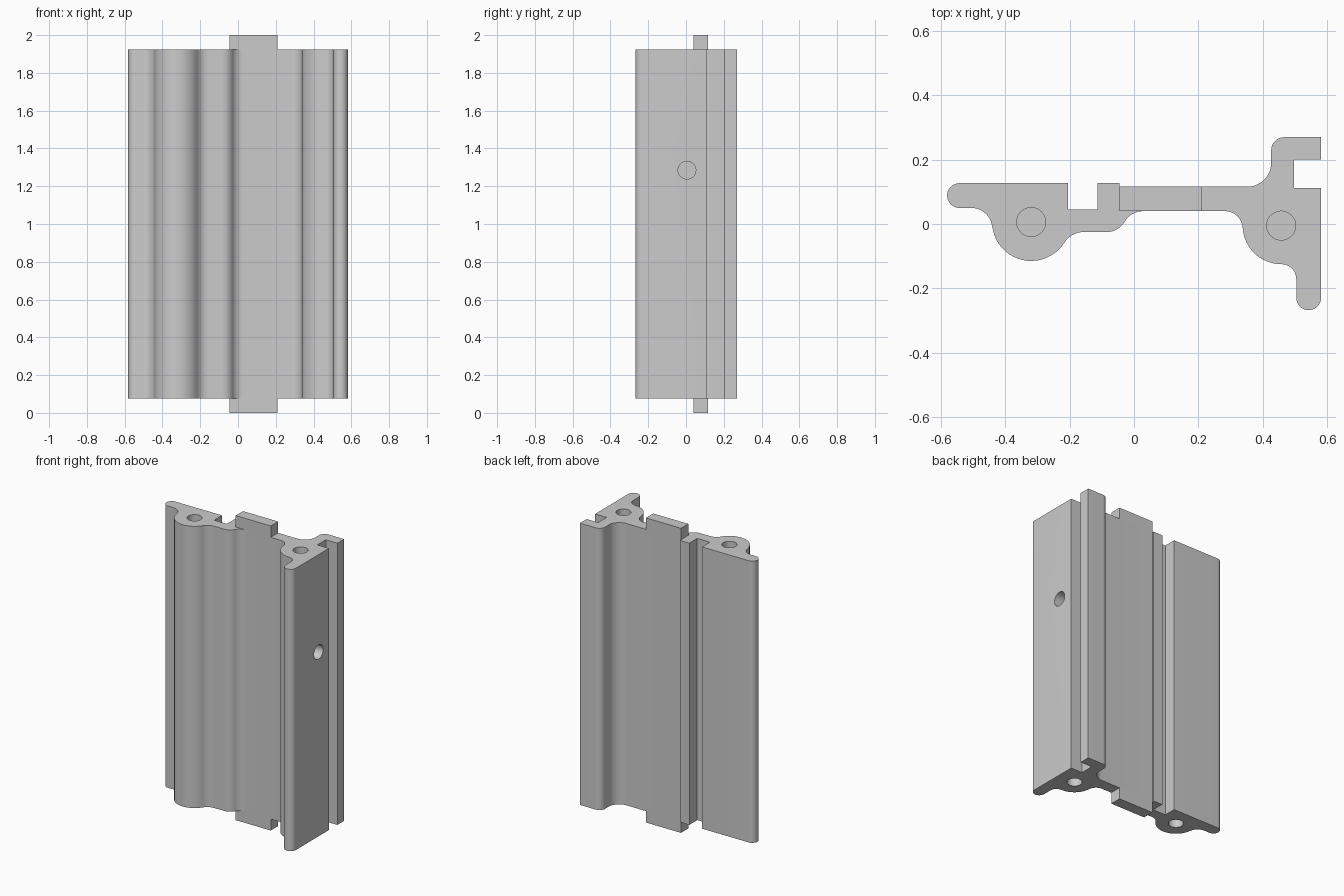
import bpy, bmesh
from math import radians, cos, sin
from mathutils import Matrix

if "Cube" in bpy.data.objects:
    bpy.data.objects.remove(bpy.data.objects["Cube"], do_unlink=True)

GREY = (0.6, 0.6, 0.6, 1)
mat = bpy.data.materials.new("plain grey")
mat.use_nodes = True
mat.diffuse_color = GREY
mat.node_tree.nodes["Principled BSDF"].inputs["Base Color"].default_value = GREY

BOTTOM, TOP = 0.075, 1.925


def arc(cx, cy, r, start, end):
    """Points along an arc, angles in degrees."""
    n = max(4, int(abs(end - start) / 7))
    angles = [radians(start + (end - start) * i / n) for i in range(n + 1)]
    return [(cx + r * cos(a), cy + r * sin(a)) for a in angles]


def extrude(name, outline, z0, z1):
    """Solid prism from a counter-clockwise outline."""
    bm = bmesh.new()
    face = bm.faces.new([bm.verts.new((x, y, z0)) for x, y in outline])
    up = bmesh.ops.extrude_face_region(bm, geom=[face])["geom"]
    verts = [v for v in up if isinstance(v, bmesh.types.BMVert)]
    bmesh.ops.translate(bm, vec=(0, 0, z1 - z0), verts=verts)
    bmesh.ops.recalc_face_normals(bm, faces=bm.faces)
    mesh = bpy.data.meshes.new(name)
    bm.to_mesh(mesh)
    bm.free()
    mesh.materials.append(mat)
    obj = bpy.data.objects.new(name, mesh)
    bpy.context.collection.objects.link(obj)
    return obj


def drill(obj, start, depth, r, axis="Z"):
    """Cut a blind round hole centred on a point, reaching depth to each side."""
    bm = bmesh.new()
    spin = Matrix.Rotation(radians(90), 4, "Y") if axis == "X" else Matrix()
    bmesh.ops.create_cone(bm, cap_ends=True, segments=40, radius1=r, radius2=r,
                          depth=2 * depth, matrix=Matrix.Translation(start) @ spin)
    mesh = bpy.data.meshes.new("hole_cutter")
    bm.to_mesh(mesh)
    bm.free()
    mesh.materials.append(mat)
    cutter = bpy.data.objects.new("hole_cutter", mesh)
    cutter.hide_render = True
    bpy.context.collection.objects.link(cutter)
    mod = obj.modifiers.new("hole", "BOOLEAN")
    mod.operation, mod.solver, mod.object = "DIFFERENCE", "EXACT", cutter
    bpy.context.view_layer.objects.active = obj
    bpy.ops.object.modifier_apply(modifier=mod.name)
    bpy.data.objects.remove(cutter, do_unlink=True)


# Cross-section, counter-clockwise from the rounded lip on the right-hand side
outline = (
    arc(-0.543, 0.0885, 0.0385, 90, 270)          # rounded lip
    + arc(-0.506, -0.015, 0.065, 90, 6.8)         # fillet into boss
    + arc(-0.32, 0.007, 0.122, 186.8, 327.9)      # first screw boss
    + arc(-0.157, -0.095, 0.07, 147.9, 90)        # fillet out of boss
    + arc(-0.085, 0.04, 0.065, -90, -30)          # step up to web
    + arc(0.0276, -0.025, 0.065, 150, 90)
    + arc(0.283, -0.015, 0.055, 90, 3.3)          # fillet into boss
    + arc(0.458, -0.005, 0.12, 183.3, 270)        # second screw boss
    + arc(0.458, -0.172, 0.047, 90, 0)            # fillet into leg
    + arc(0.5435, -0.2295, 0.0385, 180, 360)      # rounded leg end
    + [(0.582, 0.112), (0.498, 0.112), (0.498, 0.2), (0.582, 0.2), (0.582, 0.27)]
    + arc(0.467, 0.23, 0.04, 90, 180)             # hook corner
    + arc(0.352, 0.191, 0.075, 0, -90)            # fillet into web
    + [(-0.045, 0.116), (-0.045, 0.127), (-0.113, 0.127), (-0.113, 0.045),
       (-0.205, 0.045), (-0.205, 0.127)]          # seal groove
)
profile = extrude("extruded_profile", outline, BOTTOM, TOP)

# Screw holes in both ends, and one in the outer side
for x, y in ((-0.32, 0.006), (0.458, -0.005)):
    for z in (BOTTOM, TOP):
        drill(profile, (x, y, z), 0.3, 0.045)
drill(profile, (0.582, 0.005, 1.285), 0.124, 0.047, "X")

# Locating tabs at both ends of the web
tab = [(-0.045, 0.04), (0.21, 0.04), (0.21, 0.116), (-0.045, 0.116)]
extrude("bottom_tab", tab, 0, BOTTOM)
extrude("top_tab", tab, TOP, 2)

# Smooth curves, sharp edges
bpy.ops.object.select_all(action="DESELECT")
profile.select_set(True)
bpy.context.view_layer.objects.active = profile
bpy.ops.object.shade_smooth_by_angle(angle=radians(30))
